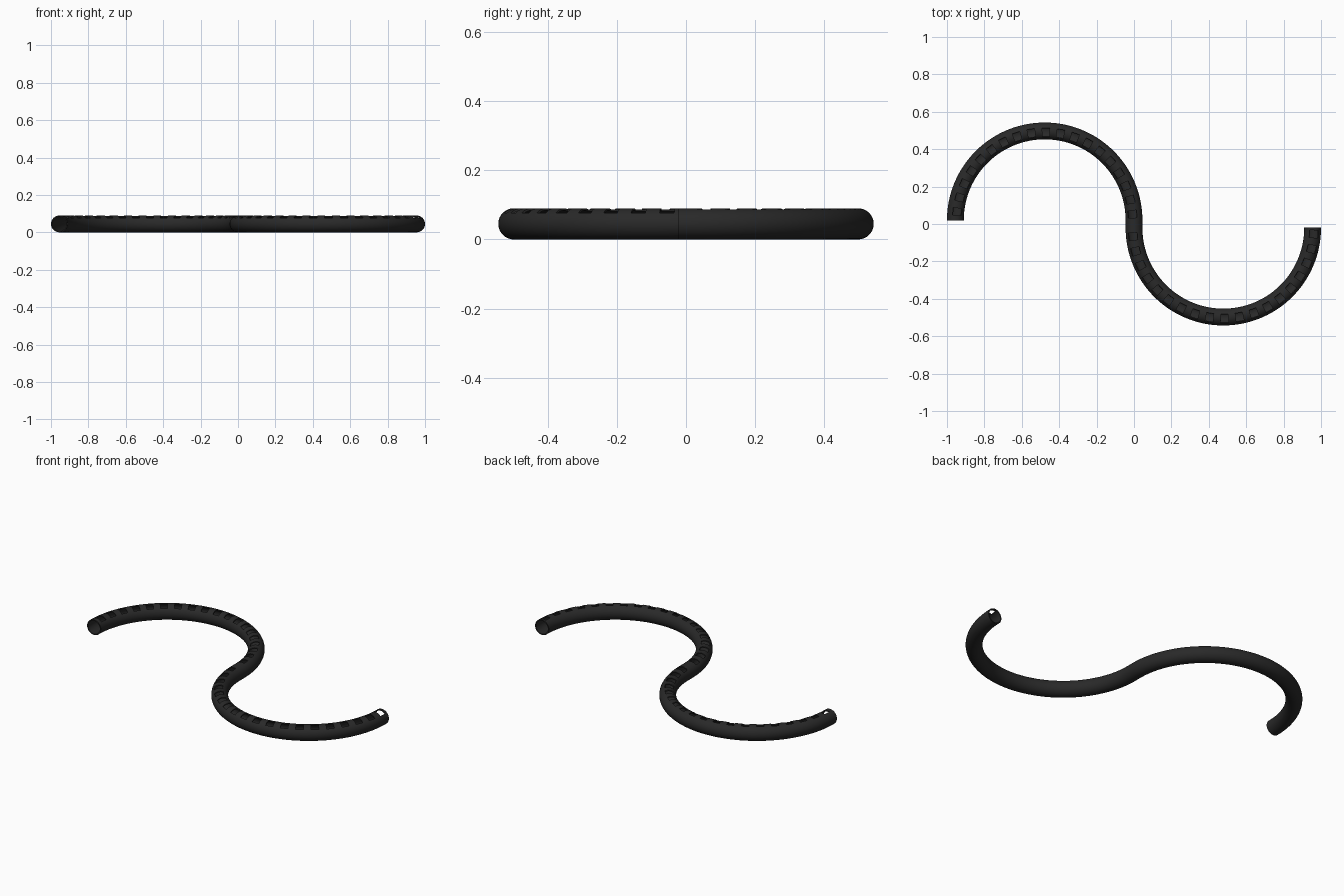
import bpy, bmesh, math
from mathutils import Vector

if "Cube" in bpy.data.objects:
    bpy.data.objects.remove(bpy.data.objects["Cube"])

R, TUBE, GAP, WALL = 0.4775, 0.045, 0.02, 0.006
SLOTS = 19            # slots per half
SUB = 6               # path steps per slot pitch (middle ones are cut out)

mat = bpy.data.materials.new("black rubber")
mat.diffuse_color = (0.022, 0.022, 0.022, 1)
mat.use_nodes = True
mat.node_tree.nodes["Principled BSDF"].inputs["Base Color"].default_value = mat.diffuse_color

# cross-section angles from the top, positive towards the left of the path
LEFT, RIGHT = math.radians(21), math.radians(-45)
N_SLOT, N_REST = 6, 30
angles = [RIGHT + (LEFT - RIGHT) * i / N_SLOT for i in range(N_SLOT)]
angles += [LEFT + (2 * math.pi + RIGHT - LEFT) * i / N_REST for i in range(N_REST)]


def half_tube(name, sign):
    """One half circle of the S; sign 1 = upper left arc, -1 = lower right arc."""
    bm = bmesh.new()
    centre = Vector((-R * sign, GAP * sign, TUBE))
    steps = SLOTS * SUB
    path = []
    for i in range(steps + 1):
        a = math.pi * i / steps
        out = Vector((-math.cos(a), sign * math.sin(a), 0))
        path.append((centre + out * R, out * sign))     # point, left side
    # short straight piece reaching the middle of the S
    joint = (Vector((0, 0, TUBE)), Vector((1, 0, 0)))
    path = path + [joint] if sign > 0 else [joint] + path
    rings = [[bm.verts.new(p + side * TUBE * math.sin(t) + Vector((0, 0, TUBE * math.cos(t))))
              for t in angles] for p, side in path]
    n = len(angles)
    for i in range(len(rings) - 1):
        k = i if sign > 0 else i - 1
        slot = 0 <= k < steps and k % SUB in (2, 3, 4)
        for j in range(n):
            if slot and j < N_SLOT:
                continue
            q = (j + 1) % n
            bm.faces.new((rings[i][j], rings[i + 1][j], rings[i + 1][q], rings[i][q]))
    bmesh.ops.recalc_face_normals(bm, faces=bm.faces)
    # make sure the skin faces outwards before thickening it inwards
    f = min(bm.faces, key=lambda f: f.calc_center_median().z)
    if f.normal.z > 0:
        bmesh.ops.reverse_faces(bm, faces=bm.faces)
    bmesh.ops.delete(bm, geom=[v for v in bm.verts if not v.link_faces], context='VERTS')
    me = bpy.data.meshes.new(name)
    bm.to_mesh(me)
    bm.free()
    me.materials.append(mat)
    ob = bpy.data.objects.new(name, me)
    bpy.context.collection.objects.link(ob)
    solid = ob.modifiers.new("wall", 'SOLIDIFY')
    solid.thickness, solid.offset = WALL, -1
    bpy.ops.object.select_all(action='DESELECT')
    ob.select_set(True)
    bpy.context.view_layer.objects.active = ob
    bpy.ops.object.modifier_apply(modifier="wall")
    bpy.ops.object.shade_smooth_by_angle(angle=math.radians(35))
    return ob


half_tube("slotted_tube_upper", 1)
half_tube("slotted_tube_lower", -1)
